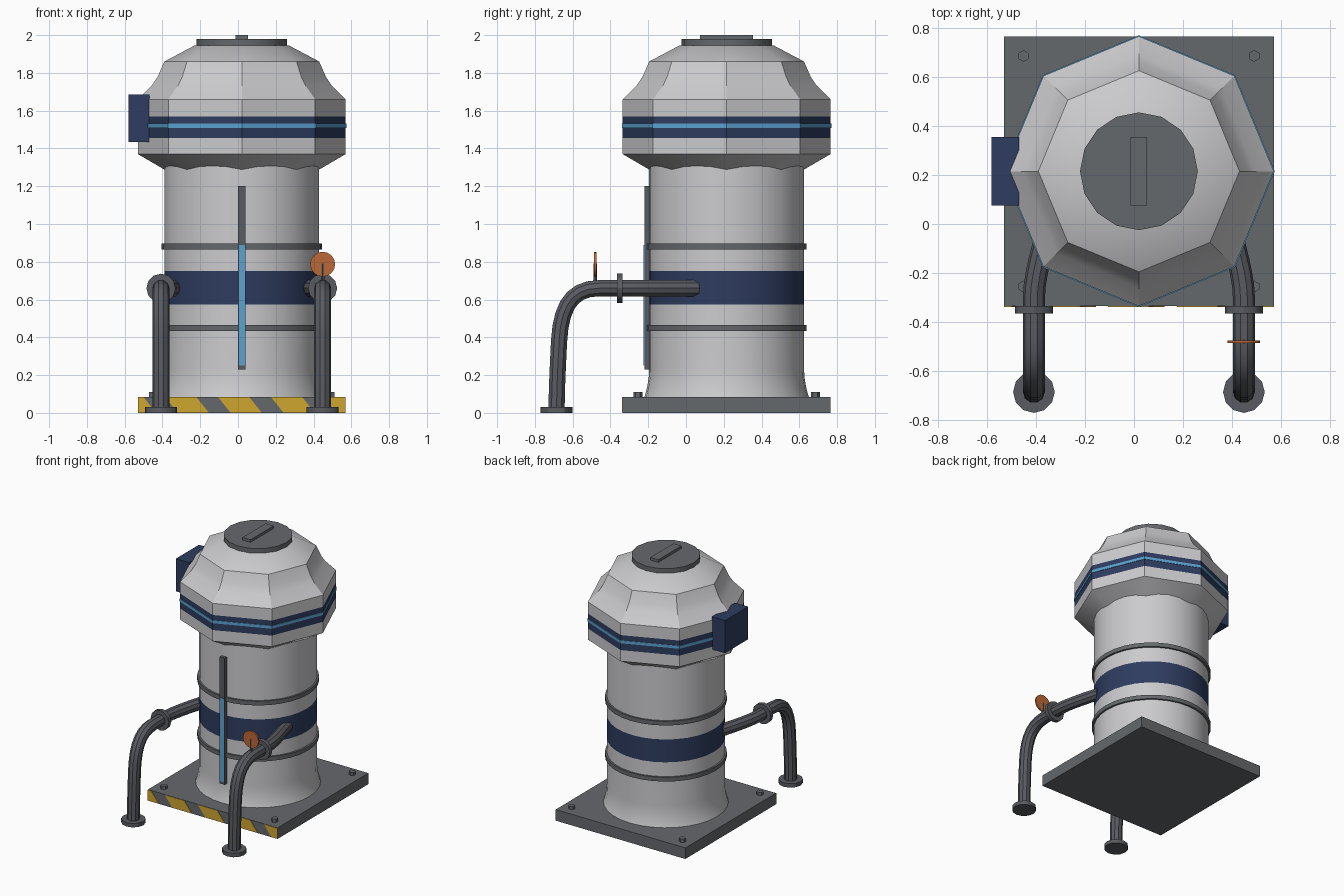
import bpy, bmesh, math
from mathutils import Matrix, Vector

if "Cube" in bpy.data.objects:
    bpy.data.objects.remove(bpy.data.objects["Cube"], do_unlink=True)

CX, CY = 0.02, 0.215  # tank axis
FRONT = CY - 0.55     # front edge of the base


def material(name, r, g, b):
    m = bpy.data.materials.new(name)
    m.use_nodes = True
    m.diffuse_color = (r, g, b, 1)
    bsdf = m.node_tree.nodes["Principled BSDF"]
    bsdf.inputs["Base Color"].default_value = (r, g, b, 1)
    bsdf.inputs["Roughness"].default_value = 0.6
    return m


shell = material("light grey shell", 0.60, 0.60, 0.62)
steel = material("dark steel", 0.13, 0.14, 0.15)
pipe_grey = material("pipe grey", 0.10, 0.105, 0.12)
navy = material("navy blue", 0.027, 0.045, 0.115)
sky = material("light blue", 0.105, 0.36, 0.63)
orange = material("orange", 0.50, 0.14, 0.035)
yellow = material("warning yellow", 0.62, 0.38, 0.03)


def finish(name, bm, mats, smooth=True):
    bmesh.ops.recalc_face_normals(bm, faces=bm.faces)
    mesh = bpy.data.meshes.new(name)
    bm.to_mesh(mesh)
    bm.free()
    for m in mats:
        mesh.materials.append(m)
    ob = bpy.data.objects.new(name, mesh)
    bpy.context.collection.objects.link(ob)
    if smooth:
        bpy.ops.object.select_all(action="DESELECT")
        bpy.context.view_layer.objects.active = ob
        ob.select_set(True)
        bpy.ops.object.shade_smooth_by_angle(angle=math.radians(30))
    return ob


def box(name, x, y, z, mat):
    """Box from (low, high) ranges."""
    bm = bmesh.new()
    bmesh.ops.create_cube(bm, size=1)
    for v in bm.verts:
        v.co = [r[0] + (c + 0.5) * (r[1] - r[0]) for c, r in zip(v.co, (x, y, z))]
    return finish(name, bm, [mat], False)


def lathe(name, profile, sides, mats, bands=()):
    """Closed turned shape about the tank axis; bands use the second material."""
    bm = bmesh.new()
    rings = []
    for r, z in profile:
        angles = [2 * math.pi * i / sides for i in range(sides)]
        rings.append([bm.verts.new((CX + r * math.cos(a), CY + r * math.sin(a), z)) for a in angles])
    for low, high in zip(rings, rings[1:]):
        for i in range(sides):
            j = (i + 1) % sides
            f = bm.faces.new((low[i], low[j], high[j], high[i]))
            z = f.calc_center_median().z
            f.material_index = int(any(a < z < b for a, b in bands))
    bm.faces.new(rings[0])
    bm.faces.new(rings[-1])
    return finish(name, bm, mats)


def disc(name, centre, radius, depth, sides, mat, axis="Z"):
    bm = bmesh.new()
    bmesh.ops.create_cone(bm, cap_ends=True, segments=sides, radius1=radius, radius2=radius, depth=depth)
    turn = Matrix.Rotation(math.pi / 2, 4, "X") if axis == "Y" else Matrix()
    bmesh.ops.transform(bm, matrix=Matrix.Translation(centre) @ turn, verts=bm.verts)
    return finish(name, bm, [mat])


# Base plate with corner bolts
box("base_plate", (CX - 0.55, CX + 0.55), (FRONT, CY + 0.55), (0, 0.085), steel)
for sx in (-1, 1):
    for sy in (-1, 1):
        disc("base_bolt", (CX + sx * 0.47, CY + sy * 0.47, 0.095), 0.024, 0.03, 6, steel)

# Slanted warning stripes on the front edge of the base, trimmed at its ends
bm = bmesh.new()
left, right = CX - 0.55, CX + 0.55
for k in range(-2, 3):
    mid = 0.01 + k * 0.28
    corners = [(mid - 0.05, 0.002), (mid + 0.115, 0.002), (mid + 0.05, 0.083), (mid - 0.115, 0.083)]
    f = bm.faces.new([bm.verts.new((x, FRONT - 0.003, z)) for x, z in corners])
for x, direction in ((left, -1), (right, 1)):
    bmesh.ops.bisect_plane(bm, geom=bm.verts[:] + bm.edges[:] + bm.faces[:], plane_co=(x, 0, 0),
                           plane_no=(direction, 0, 0), clear_outer=True)
solid = bmesh.ops.extrude_face_region(bm, geom=bm.faces[:])
moved = [g for g in solid["geom"] if isinstance(g, bmesh.types.BMVert)]
bmesh.ops.translate(bm, verts=moved, vec=(0, 0.004, 0))
finish("warning_stripes", bm, [yellow], False)

# Tank with flared foot and painted band
lathe("tank_body", [(0.437, 0.08), (0.43, 0.10), (0.42, 0.14), (0.412, 0.19), (0.41, 0.24), (0.41, 0.575),
                    (0.41, 0.75), (0.41, 1.33)], 32, [shell, navy], [(0.575, 0.75)])
for z in (0.45, 0.88):
    lathe("tank_hoop", [(0.424, z - 0.016), (0.424, z + 0.016)], 32, [steel])

# Eight-sided head with painted band
lathe("tank_head", [(0.37, 1.265), (0.55, 1.37), (0.55, 1.455), (0.55, 1.57), (0.55, 1.66), (0.475, 1.735),
                    (0.445, 1.78), (0.41, 1.86), (0.25, 1.945)], 8, [shell, navy], [(1.455, 1.57)])
lathe("head_stripe", [(0.554, 1.509), (0.554, 1.531)], 8, [sky])

# Hatch on top
disc("top_hatch", (CX, CY, 1.962), 0.24, 0.036, 16, steel)
box("hatch_handle", (CX - 0.034, CX + 0.034), (CY - 0.14, CY + 0.14), (1.975, 2.0), steel)

# Control box on the side of the head
box("control_box", (-0.58, -0.468), (CY - 0.14, CY + 0.14), (1.435, 1.685), navy)

# Level gauge on the front
box("gauge_frame", (CX - 0.021, CX + 0.021), (-0.22, -0.185), (0.23, 1.2), pipe_grey)
box("gauge_liquid", (CX - 0.016, CX + 0.016), (-0.224, -0.216), (0.25, 0.89), sky)


def pipe(name, side):
    """Pipe leaving the tank, running forward and bending down to the ground."""
    curve = bpy.data.curves.new(name, "CURVE")
    curve.dimensions = "3D"
    curve.bevel_depth = 0.045
    curve.bevel_resolution = 3
    curve.resolution_u = 7
    curve.use_fill_caps = True
    # offset from axis, y, z, then handle lengths before and after along the tangent
    path = [((0.35, 0.06, 0.66), (0.25, -1, 0), 0.1),
            ((0.428, -0.30, 0.66), (0, -1, 0), 0.1),
            ((0.428, -0.46, 0.66), (0, -1, 0), 0.14),
            ((0.428, -0.672, 0.38), (0, -0.05, -1), 0.19),
            ((0.428, -0.685, 0.005), (0, 0, -1), 0.1)]
    spline = curve.splines.new("BEZIER")
    spline.bezier_points.add(len(path) - 1)
    for p, (co, tangent, reach) in zip(spline.bezier_points, path):
        at = Vector((CX + side * co[0], co[1], co[2]))
        t = Vector((side * tangent[0], tangent[1], tangent[2])).normalized() * reach
        p.handle_left_type = p.handle_right_type = "FREE"
        p.co, p.handle_left, p.handle_right = at, at - t, at + t
    temp = bpy.data.objects.new(name + "_path", curve)
    bpy.context.collection.objects.link(temp)
    deps = bpy.context.evaluated_depsgraph_get()
    mesh = bpy.data.meshes.new_from_object(temp.evaluated_get(deps))
    bpy.data.objects.remove(temp, do_unlink=True)
    bm = bmesh.new()
    bm.from_mesh(mesh)
    bpy.data.meshes.remove(mesh)
    finish(name, bm, [pipe_grey])


# Pipes with coupling collars and ground flanges
for side, label in ((-1, "right"), (1, "left")):
    x = CX + side * 0.428
    pipe(label + "_pipe", side)
    disc(label + "_pipe_collar", (x, -0.35, 0.66), 0.077, 0.03, 12, pipe_grey, "Y")
    disc(label + "_pipe_foot", (x, -0.685, 0.015), 0.085, 0.03, 12, pipe_grey)

# Valve on the left pipe
valve_x = CX + 0.428
disc("valve_stem", (valve_x, -0.48, 0.74), 0.009, 0.1, 8, pipe_grey)
disc("valve_wheel", (valve_x, -0.48, 0.787), 0.066, 0.012, 16, orange, "Y")
